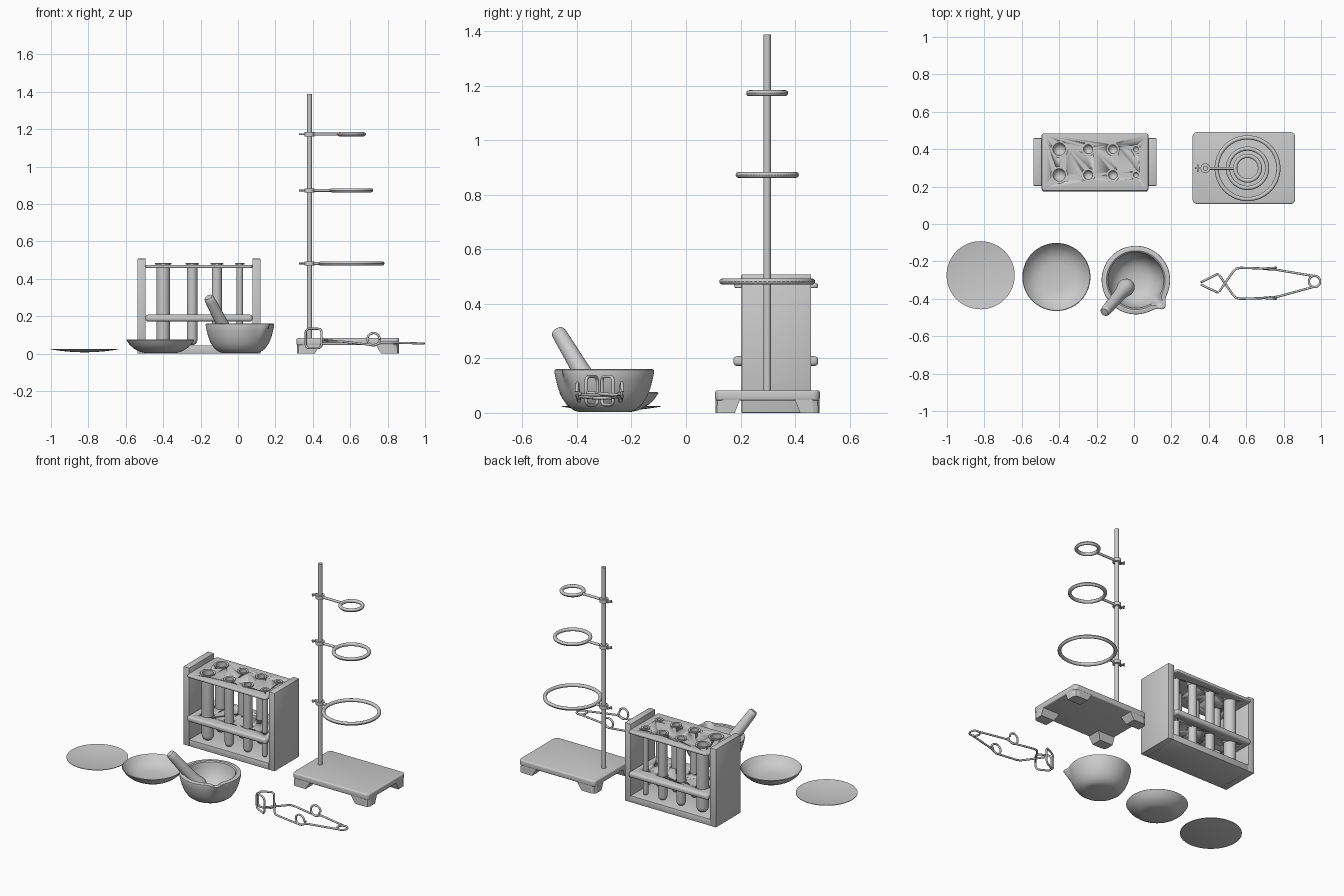
import bpy, bmesh
from math import pi, cos, sin, atan2, exp
from mathutils import Vector

if "Cube" in bpy.data.objects:
    bpy.data.objects.remove(bpy.data.objects["Cube"])


def finish(name, bm, smooth=True):
    bmesh.ops.recalc_face_normals(bm, faces=bm.faces)
    me = bpy.data.meshes.new(name)
    bm.to_mesh(me)
    bm.free()
    ob = bpy.data.objects.new(name, me)
    bpy.context.collection.objects.link(ob)
    bpy.ops.object.select_all(action='DESELECT')
    ob.select_set(True)
    bpy.context.view_layer.objects.active = ob
    if smooth:
        bpy.ops.object.shade_smooth_by_angle(angle=0.6)
    return ob


def lathe(name, profile, loc, n=64, axis=(0, 0, 1), warp=None):
    """Revolve (radius, height) points around an axis."""
    bm = bmesh.new()
    rings = []
    for r, h in profile:
        if r == 0:
            rings.append([bm.verts.new((0, 0, h))])
        else:
            rings.append([bm.verts.new((r * cos(2 * pi * i / n), r * sin(2 * pi * i / n), h))
                          for i in range(n)])
    for a, b in zip(rings, rings[1:]):
        for i in range(n):
            j = (i + 1) % n
            f = [a[i % len(a)], a[j % len(a)], b[j % len(b)], b[i % len(b)]]
            bm.faces.new(list(dict.fromkeys(f)))
    q = Vector((0, 0, 1)).rotation_difference(Vector(axis))
    for v in bm.verts:
        if warp:
            warp(v)
        v.co = q @ v.co + Vector(loc)
    return finish(name, bm)


def rod(name, a, b, r, n=24):
    a, b = Vector(a), Vector(b)
    h = (b - a).length
    return lathe(name, [(0, 0), (r, 0), (r, h), (0, h)], a, n, b - a)


def box(name, lo, hi, bevel=0.0, seg=3, vertical=0.0):
    bm = bmesh.new()
    bmesh.ops.create_cube(bm, size=1)
    for v in bm.verts:
        v.co = Vector([(l + h) / 2 + c * (h - l) for l, h, c in zip(lo, hi, v.co)])
    if vertical:
        es = [e for e in bm.edges if abs(e.verts[0].co.z - e.verts[1].co.z) > 1e-4]
        bmesh.ops.bevel(bm, geom=es, offset=vertical, segments=5, profile=0.5, affect='EDGES')
    if bevel:
        es = [e for e in bm.edges if e.calc_face_angle(0) > 1]
        bmesh.ops.bevel(bm, geom=es, offset=bevel, segments=seg, profile=0.5, affect='EDGES')
    return finish(name, bm)


def wire(name, pts, r=0.006, closed=False):
    cu = bpy.data.curves.new(name, 'CURVE')
    cu.dimensions = '3D'
    cu.bevel_depth = r
    cu.bevel_resolution = 3
    cu.use_fill_caps = True
    sp = cu.splines.new('POLY')
    sp.points.add(len(pts) - 1)
    for p, c in zip(sp.points, pts):
        p.co = (*c, 1)
    sp.use_cyclic_u = closed
    sp.use_smooth = True
    ob = bpy.data.objects.new(name, cu)
    bpy.context.collection.objects.link(ob)
    return ob


# watch glass and evaporating dish
k = [i / 10 for i in range(11)]
lathe('watch_glass', [(0.182 * t, 0.007 + 0.016 * t * t) for t in k]
      + [(0.182 * t, 0.012 + 0.014 * t * t) for t in k[::-1]], (-0.82, -0.274, 0))
lathe('evaporating_dish', [(0, .004), (.085, .004), (.11, .01), (.14, .026), (.165, .047), (.182, .073),
                           (.179, .076), (.16, .052), (.135, .033), (.105, .019), (.07, .013), (0, .011)],
      (-0.415, -0.283, 0))


# mortar with a pouring spout
def spout(v):
    r = v.co.xy.length
    if r > 0.1 and v.co.z > 0.07:
        d = atan2(v.co.y, v.co.x) + 0.77
        w = exp(-(d / 0.15) ** 2) * ((v.co.z - 0.07) / 0.09) ** 1.3
        v.co.xy *= 1 + 0.035 * w / r


lathe('mortar', [(0, .003), (.09, .003), (.11, .008), (.135, .026), (.155, .055), (.169, .09), (.177, .12),
                 (.183, .15), (.182, .158), (.176, .161), (.157, .161), (.15, .156), (.145, .13), (.135, .1),
                 (.115, .065), (.085, .04), (.045, .028), (0, .025)],
      (0.01, -0.3, 0), 96, warp=spout)

# pestle leaning on the rim
top, tip = Vector((-0.158, -0.472, 0.302)), Vector((-0.025, -0.318, 0.045))
L = (top - tip).length
lathe('pestle', [(0, 0), (.022, .004), (.038, .017), (.046, .037), (.046, .056), (.04, .08), (.035, .11),
                 (.032, .17), (.028, L - .03), (.026, L - .008), (.021, L), (0, L + .002)], tip, 40, top - tip)

# test tube rack
columns = [(-0.40, .037), (-0.245, .028), (-0.113, .027), (0.01, .017)]
rows = (0.262, 0.4)
for side, x in (('left', -0.537), ('right', 0.077)):
    box('rack_end_' + side, (x, 0.204, 0), (x + 0.043, 0.459, 0.508), 0.003, 2)
box('rack_base', (-0.495, 0.204, 0), (0.078, 0.459, 0.043), 0.003, 2)
plates = [box('rack_top_plate', (-0.494, 0.178, 0.458), (0.077, 0.485, 0.475), 0.005, 3, 0.015),
          box('rack_middle_shelf', (-0.494, 0.174, 0.172), (0.077, 0.485, 0.208), 0.014, 4)]
for plate in plates:
    cutters = []
    for x, r in columns:
        for y in rows:
            c = rod('hole_cutter', (x, y, 0.1), (x, y, 0.6), r + 0.004, 32)
            c.hide_render = True
            cutters.append(c)
            m = plate.modifiers.new('hole', 'BOOLEAN')
            m.operation = 'DIFFERENCE'
            m.solver = 'EXACT'
            m.object = c
    bpy.ops.object.select_all(action='DESELECT')
    plate.select_set(True)
    bpy.context.view_layer.objects.active = plate
    for m in list(plate.modifiers):
        if m.type == 'BOOLEAN':
            bpy.ops.object.modifier_apply(modifier=m.name)
    for c in cutters:
        bpy.data.objects.remove(c)

# test tubes with round bottoms and flared lips
for x, r in columns:
    for y in rows:
        w, b = r - 0.004, 0.045
        arc = [i * pi / 12 for i in range(7)]
        outer = [(r * sin(a), b + r - r * cos(a)) for a in arc]
        inner = [(w * sin(a), b + r - w * cos(a)) for a in arc[::-1]]
        lip = [(r, .476), (r + .008, .477), (r + .008, .483), (r, .484), (w, .482)]
        lathe('test_tube', outer + lip + inner, (x, y, 0), 32)

# ring stand base with four tapered feet
box('stand_base', (0.313, 0.107, 0.045), (0.862, 0.491, 0.083), 0.008, 3, 0.025)
for sx in (-1, 1):
    for sy in (-1, 1):
        bm = bmesh.new()
        vs = []
        for z, wx, wy in ((0, .095, .07), (.055, .13, .092)):
            X, Y = 0.5875 + sx * 0.273, 0.299 + sy * 0.19
            vs.append([bm.verts.new((X - sx * a * wx, Y - sy * c * wy, z))
                       for a, c in ((0, .3), (.08, .07), (.25, 0), (1, 0), (1, 1), (0, 1))])
        bm.faces.new(vs[0])
        bm.faces.new(vs[1])
        for i in range(6):
            j = (i + 1) % 6
            bm.faces.new((vs[0][i], vs[0][j], vs[1][j], vs[1][i]))
        finish('stand_foot', bm, False)
RX, RY = 0.382, 0.298
rod('stand_rod', (RX, RY, 0.05), (RX, RY, 1.388), 0.0135)

# support rings with arm, clamp collar and thumbscrew
for z, R in ((1.173, .066), (.873, .105), (.482, .165)):
    t = 0.011
    sect = [(R + t * cos(a * pi / 6), t * sin(a * pi / 6)) for a in range(13)]
    lathe('support_ring', sect, (0.607, RY, z), 64)
    rod('ring_arm', (RX + 0.012, RY, z), (0.607 - R, RY, z), 0.008, 16)
    lathe('ring_clamp', [(.012, -.011), (.026, -.011), (.026, .011), (.012, .011), (.012, -.011)],
          (RX, RY, z), 32)
    rod('clamp_screw', (0.325, RY, z), (RX - 0.012, RY, z), 0.005, 12)
    box('screw_wing', (0.336, RY - .02, z - .004), (0.346, RY + .02, z + .004), 0.002, 2)

# bent wire tube holder: spring coil, crossing arms, finger loops, jaws
CX, CY = 0.965, -0.307
coil = [(CX + .03 * cos(a * pi / 16), CY + .03 * sin(a * pi / 16), 0.055) for a in range(32)]
wire('holder_spring', coil, closed=True)
for s, name in ((1, 'back'), (-1, 'front')):
    y0 = -0.317
    wire('holder_arm_' + name, [(CX - .005, CY + s * .029, .055), (0.77, y0 + s * .071, .06),
                                (0.725, y0 + s * .078, .045), (0.57, y0 + s * .083, .063),
                                (0.545, y0 + s * .078, .065), (0.528, y0 + s * .06, .066),
                                (0.455, y0 - s * .045, .07 + s * .004)])
    wire('finger_loop_' + name, [(0.725 + .033 * cos(a * pi / 12), y0 + s * (.078 - .012 * (a / 24 - .5)),
                                  .077 + .033 * sin(a * pi / 12)) for a in range(25)])
    # rounded rectangular jaw loop
    jaw = []
    for cx, cz, a0 in ((1, 1, 0), (0, 1, 90), (0, 0, 180), (1, 0, 270)):
        for i in range(5):
            a = (a0 + i * 22.5) * pi / 180
            u = (.22 + .56 * cx) + .22 * cos(a)
            z = .05 + .063 * cz + .02 * sin(a)
            jaw.append((0.362 + .085 * u, y0 - s * (.008 + .042 * u), z))
    wire('holder_jaw_' + name, jaw, closed=True)
